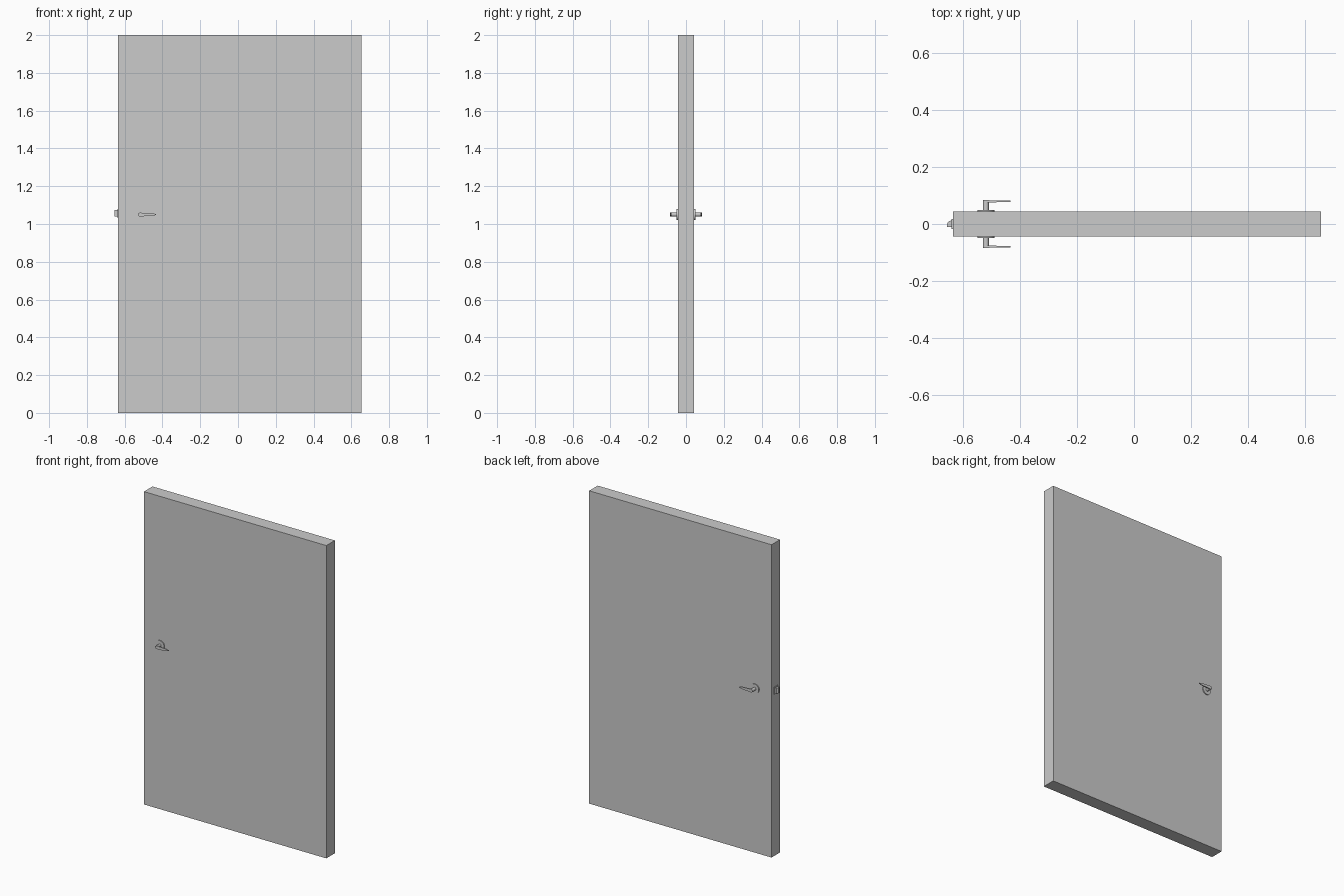
import bpy, bmesh, math
from mathutils import Matrix

if "Cube" in bpy.data.objects:
    bpy.data.objects.remove(bpy.data.objects["Cube"])


def finish(name, bm, smooth=False):
    bmesh.ops.recalc_face_normals(bm, faces=bm.faces[:])
    me = bpy.data.meshes.new(name)
    bm.to_mesh(me)
    bm.free()
    ob = bpy.data.objects.new(name, me)
    bpy.context.collection.objects.link(ob)
    if smooth:
        bpy.ops.object.select_all(action='DESELECT')
        ob.select_set(True)
        bpy.context.view_layer.objects.active = ob
        bpy.ops.object.shade_smooth_by_angle(angle=math.radians(35))
    return ob


def box(name, x0, x1, y0, y1, z0, z1):
    bm = bmesh.new()
    m = Matrix.Translation(((x0 + x1) / 2, (y0 + y1) / 2, (z0 + z1) / 2))
    m = m @ Matrix.Diagonal((x1 - x0, y1 - y0, z1 - z0, 1))
    bmesh.ops.create_cube(bm, size=1, matrix=m)
    return finish(name, bm)


def prism(name, pts, z0, z1):
    """Extrude an xy outline from z0 to z1."""
    bm = bmesh.new()
    f = bm.faces.new([bm.verts.new((x, y, z0)) for x, y in pts])
    r = bmesh.ops.extrude_face_region(bm, geom=[f])
    verts = [v for v in r['geom'] if isinstance(v, bmesh.types.BMVert)]
    bmesh.ops.translate(bm, verts=verts, vec=(0, 0, z1 - z0))
    return finish(name, bm)


def disc(name, x, z, r, y0, y1, r2=None):
    """Round part with its axis along y."""
    bm = bmesh.new()
    m = Matrix.Translation((x, (y0 + y1) / 2, z)) @ Matrix.Rotation(-math.pi / 2, 4, 'X')
    bmesh.ops.create_cone(bm, cap_ends=True, segments=32, radius1=r,
                          radius2=r2 or r, depth=abs(y1 - y0), matrix=m)
    return finish(name, bm, True)


def lever(name, s):
    """Flat grip, rounded at the neck and tapering to the tip."""
    outline = [(HX + 0.010 * math.cos(a), HZ + 0.010 * math.sin(a))
               for a in (math.radians(d) for d in range(90, 271, 15))]
    outline += [(-0.455, HZ - 0.007), (-0.433, HZ - 0.002),
                (-0.433, HZ + 0.002), (-0.455, HZ + 0.007)]
    bm = bmesh.new()
    inner = [bm.verts.new((x, s * (0.0755 + 0.02 * max(0, x - HX)), z)) for x, z in outline]
    outer = [bm.verts.new((x, s * (0.0835 - 0.02 * max(0, x - HX)), z)) for x, z in outline]
    bm.faces.new(inner)
    bm.faces.new(outer)
    n = len(outline)
    for i in range(n):
        j = (i + 1) % n
        bm.faces.new((inner[i], inner[j], outer[j], outer[i]))
    return finish(name, bm, True)


HX, HZ = -0.519, 1.05

# Door slab
box("door_panel", -0.635, 0.655, -0.043, 0.043, 0, 2)

# Handle on both sides
for side, s in (("front", -1), ("back", 1)):
    disc(side + "_rose", HX, HZ, 0.030, s * 0.042, s * 0.049)
    disc(side + "_neck", HX, HZ, 0.010, s * 0.048, s * 0.080)
    lever(side + "_lever", s)

# Latch plate and slanted bolt
box("latch_plate", -0.639, -0.634, -0.018, 0.018, 1.033, 1.080)
prism("latch_bolt", [(-0.636, -0.010), (-0.636, 0.012), (-0.647, 0.011),
                     (-0.655, 0.002), (-0.655, -0.010)], 1.040, 1.074)
